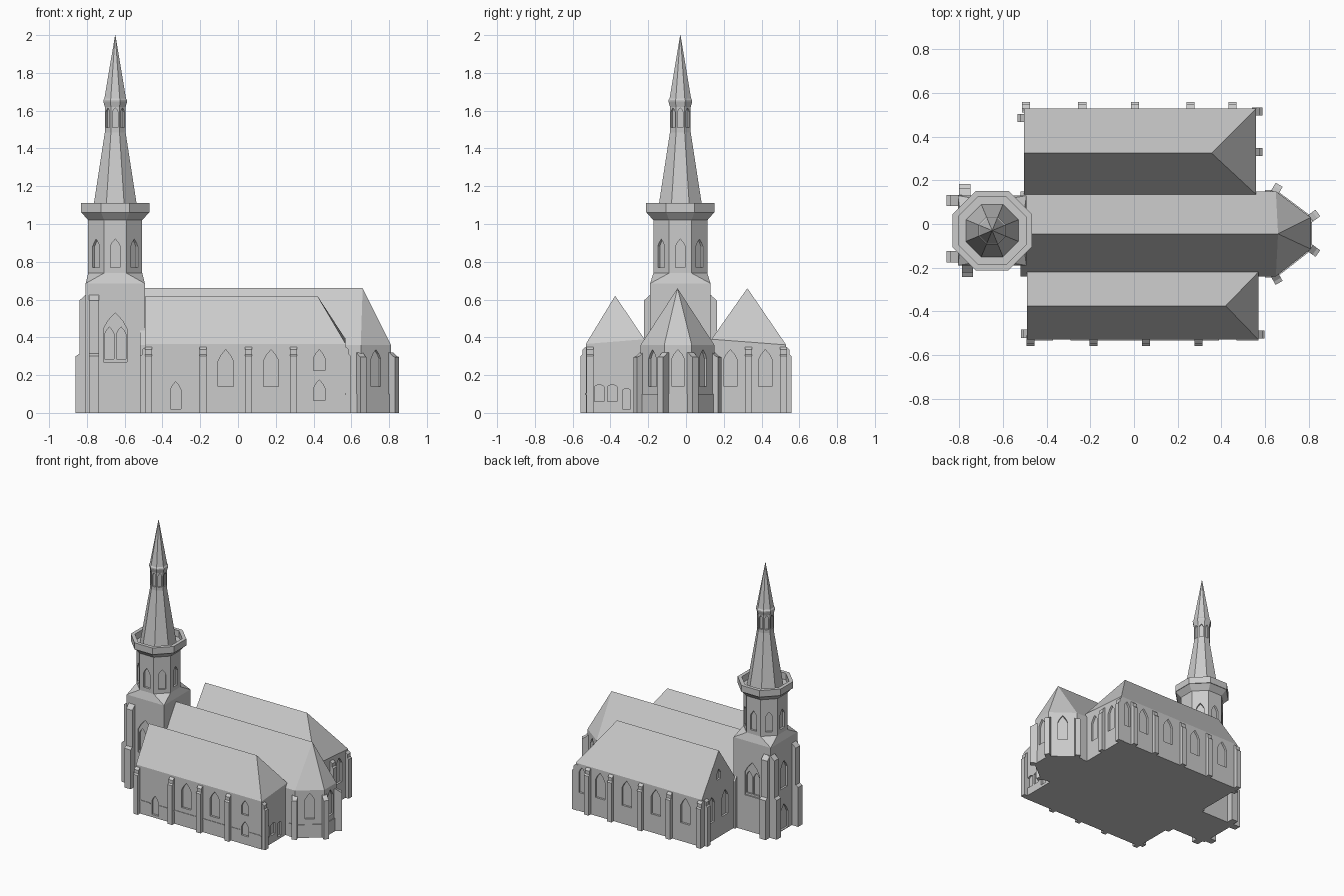
import bpy, bmesh, math
from mathutils import Vector, Matrix

if "Cube" in bpy.data.objects:
    bpy.data.objects.remove(bpy.data.objects["Cube"])

stone = bpy.data.materials.new("pale_grey_stone")
stone.diffuse_color = (0.6, 0.6, 0.6, 1)
stone.use_nodes = True
stone.node_tree.nodes["Principled BSDF"].inputs["Base Color"].default_value = stone.diffuse_color
TX, TY = -0.65, -0.03            # tower axis
S, N, E, W = -90, 90, 0, 180     # outward wall directions in degrees


def make(name, bm):
    bmesh.ops.recalc_face_normals(bm, faces=bm.faces)
    me = bpy.data.meshes.new(name)
    bm.to_mesh(me)
    bm.free()
    me.materials.append(stone)
    ob = bpy.data.objects.new(name, me)
    bpy.context.collection.objects.link(ob)
    return ob


def add_hull(bm, pts):
    """Convex solid around the points, flat faces merged."""
    t = bmesh.new()
    for p in pts:
        t.verts.new(p)
    r = bmesh.ops.convex_hull(t, input=t.verts[:])
    loose = [v for v in t.verts if not v.link_faces]
    bmesh.ops.delete(t, geom=loose, context='VERTS')
    bmesh.ops.dissolve_limit(t, angle_limit=0.01, verts=t.verts[:], edges=t.edges[:])
    bmesh.ops.recalc_face_normals(t, faces=t.faces)
    me = bpy.data.meshes.new("temp")
    t.to_mesh(me)
    t.free()
    bm.from_mesh(me)
    bpy.data.meshes.remove(me)


def hull(name, pts):
    bm = bmesh.new()
    add_hull(bm, pts)
    return make(name, bm)


def octagon(a, z):
    r = a / math.cos(math.pi / 8)
    return [(TX + r * math.cos(math.pi * (k + .5) / 4),
             TY + r * math.sin(math.pi * (k + .5) / 4), z) for k in range(8)]


def lathe8(name, profile):
    """Eight-sided turned solid from (apothem, z) points."""
    bm = bmesh.new()
    rings = [[bm.verts.new(p) for p in octagon(a, z)] for a, z in profile]
    for lo, hi in zip(rings, rings[1:]):
        for k in range(8):
            j = (k + 1) % 8
            bm.faces.new((lo[k], lo[j], hi[j], hi[k]))
    bm.faces.new(rings[0])
    bm.faces.new(rings[-1])
    return make(name, bm)


def frame(x, y, deg):
    return Matrix.Translation((x, y, 0)) @ Matrix.Rotation(math.radians(deg), 4, 'Z')


def cut_windows(ob, windows):
    """Recess pointed windows: (x, y, direction, z0, z1, width, depth, rise)."""
    bm = bmesh.new()
    for x, y, deg, z0, z1, w, depth, rise in windows:
        zs, h = z1 - rise, w / 2
        prof = [(-h, z0), (h, z0), (h, zs), (h * .62, zs + rise * .5), (0, z1),
                (-h * .62, zs + rise * .5), (-h, zs)]
        m = frame(x, y, deg)
        a = [bm.verts.new(m @ Vector((-depth, u, z))) for u, z in prof]
        b = [bm.verts.new(m @ Vector((0.02, u, z))) for u, z in prof]
        bm.faces.new(a[::-1])
        bm.faces.new(b)
        for i in range(7):
            j = (i + 1) % 7
            bm.faces.new((a[i], a[j], b[j], b[i]))
    cutter = make("window_cutter", bm)
    cutter.hide_render = True
    mod = ob.modifiers.new("windows", 'BOOLEAN')
    mod.operation, mod.object, mod.solver = 'DIFFERENCE', cutter, 'EXACT'
    mod.use_self = True
    bpy.context.view_layer.objects.active = ob
    bpy.ops.object.modifier_apply(modifier=mod.name)
    bpy.data.objects.remove(cutter)


def win(x, y, deg, z0=.14, z1=.335, w=.08, depth=.015, rise=None):
    return (x, y, deg, z0, z1, w, depth, w * .75 if rise is None else rise)


def buttresses(name, spots, w, steps):
    """Each step is (reach, outer height, inner height)."""
    bm = bmesh.new()
    for x, y, deg in spots:
        m = frame(x, y, deg)
        for d, zo, zi in steps:
            add_hull(bm, [m @ Vector((u, v, z)) for v in (-w / 2, w / 2)
                          for u, z in ((-.02, 0), (d, 0), (d, zo), (0, zi), (-.02, zi))])
    return make(name, bm)


def hall(name, x0, x1, y0, y1, e0, e1, yr, xr, zr):
    """Aisle with a gable at the west and a hip at the east."""
    pts = [(x, y, z) for x in (x0, x1) for y, e in ((y0, e0), (y1, e1)) for z in (0, e)]
    return hull(name, pts + [(x0, yr, zr), (xr, yr, zr)])


# South aisle
south = hall("south_aisle", -.49, .57, -.53, -.22, .365, .39, -.375, .42, .62)
cut_windows(south, [win(-.065, -.53, S), win(.175, -.53, S),
                    win(.43, -.53, S, .225, .335, .06), win(.43, -.53, S, .065, .175, .06),
                    win(-.33, -.53, S, .02, .165, .055),
                    win(-.49, -.375, W),
                    win(.57, -.46, E, .06, .15, .05, rise=.01),
                    win(.57, -.39, E, .06, .15, .05, rise=.01),
                    win(.57, -.315, E, .02, .13, .045, rise=.01)])

# North aisle
north = hall("north_aisle", -.505, .56, .53, .135, .36, .39, .325, .355, .66)
cut_windows(north, [win(x, .53, N) for x in (-.366, -.116, .13, .355)]
            + [win(.508, .53, N, w=.05)]
            + [win(.56, y, E, w=.07) for y in (.235, .42)]
            + [win(-.505, y, W, w=.07) for y in (.25, .41)]
            + [win(-.505, .325, W, .44, .52, .045)])

# Central nave with three-sided apse
plan = [(-.52, -.24), (.65, -.24), (.81, -.115), (.81, .03), (.65, .15), (-.52, .15)]
nave = hull("nave_and_apse", [(x, y, z) for x, y in plan for z in (0, .36)]
            + [(-.52, -.045, .66), (.66, -.045, .66)])
slant = math.degrees(math.atan2(.16, .125))
cut_windows(nave, [win(.81, -.0425, E, w=.065), win(.73, -.1775, -slant, w=.065),
                   win(.73, .09, slant, w=.065)])

# Apse plinth
hull("apse_plinth", [(x, y, z) for x, y in
                     [(.6, -.245), (.652, -.245), (.815, -.118), (.815, .033), (.652, .155), (.6, .155)]
                     for z in (0, .1)])

# Thin string course on the south wall
bm = bmesh.new()
for a, b in ((-.47, -.37), (-.29, .39), (.47, .57)):
    add_hull(bm, [(x, y, z) for x in (a, b) for y in (-.534, -.52) for z in (.095, .105)])
make("south_string_course", bm)

# Wall buttresses
steps = [(.018, .335, .35), (.028, .3, .325)]
buttresses("south_buttresses", [(x, -.53, S) for x in (-.475, -.185, .055, .295)]
           + [(.57, -.507, E), (-.49, -.503, W)], .037, steps)
buttresses("north_buttresses", [(x, .53, N) for x in (-.495, -.237, .005, .258, .452)]
           + [(.56, .515, E), (.56, .33, E), (-.505, .485, W)], .037, steps)
buttresses("apse_buttresses", [(.645, -.235, -60), (.81, -.112, -36),
                               (.81, .027, 36), (.645, .145, 60)], .037,
           [(.025, .3, .32), (.04, .295, .31)])

# Square tower base, splayed to an octagon at the top
base = hull("tower_base", [(TX + sx * .157, TY + sy * .16, z) for sx in (-1, 1)
                           for sy in (-1, 1) for z in (0, .685)] + octagon(.143, .74))
faces = []
for y, d in ((TY - .16, S), (TY + .16, N)):
    faces.append(win(TX, y, d, .27, .53, .125, .01, .085))
    faces += [win(TX + s * .031, y, d, .285, .455, .05, .022) for s in (-1, 1)]
faces += [win(TX - .157, TY, W, .32, .53, .08), win(TX - .157, TY, W, .005, .2, .1)]
cut_windows(base, faces)

# Tower buttresses
buttresses("tower_buttresses", [(TX - .157, y, W) for y in (.108, -.15)]
           + [(-.763, TY - .16, S), (-.775, TY + .16, N)], .052,
           [(.033, .595, .625), (.053, .3, .335)])

# Octagonal belfry
belfry = lathe8("belfry", [(.143, .72), (.143, 1.03)])
cut_windows(belfry, [win(TX + .143 * math.cos(math.radians(a)), TY + .143 * math.sin(math.radians(a)),
                         a, .77, .92, .052) for a in range(0, 360, 45)])

# Gallery with parapet
lathe8("gallery_parapet", [(.143, 1.02), (.178, 1.06), (.182, 1.06), (.182, 1.11),
                           (.155, 1.11), (.155, 1.06), (.1, 1.06)])

# Spire, lantern and pointed cap
lathe8("lower_spire", [(.122, 1.05), (.055, 1.485)])
lantern = lathe8("lantern", [(.055, 1.48), (.055, 1.61), (.055, 1.63)])
cut_windows(lantern, [win(TX + .055 * math.cos(math.radians(a)), TY + .055 * math.sin(math.radians(a)),
                          a, 1.51, 1.615, .028, .01) for a in range(0, 360, 45)])
lathe8("spire_cap", [(.055, 1.62), (.063, 1.648), (.063, 1.656), (.057, 1.665), (.001, 2.0)])
